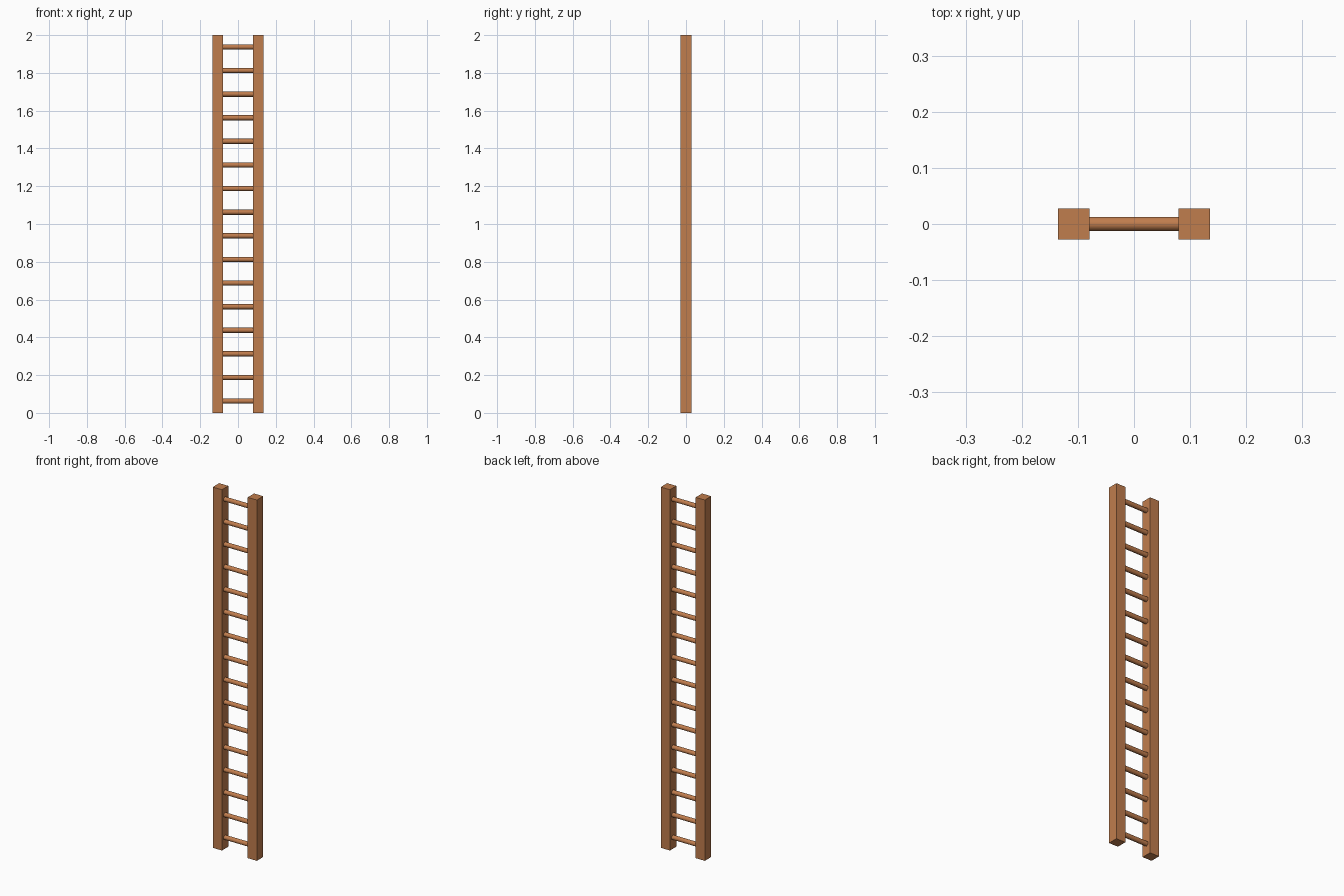
import bpy
import math

if "Cube" in bpy.data.objects:
    bpy.data.objects.remove(bpy.data.objects["Cube"])

wood = bpy.data.materials.new("wood")
wood.diffuse_color = (0.53, 0.205, 0.075, 1)
wood.use_nodes = True
wood.node_tree.nodes["Principled BSDF"].inputs["Base Color"].default_value = wood.diffuse_color

HEIGHT = 2.0
RAIL = 0.056          # square rail thickness
RAIL_X = 0.107        # rail centre offset
RUNGS = 16
STEP = HEIGHT / RUNGS


# Square side rails
for name, side in (("left_rail", -1), ("right_rail", 1)):
    bpy.ops.mesh.primitive_cube_add(size=1, location=(side * RAIL_X, 0, HEIGHT / 2))
    rail = bpy.context.object
    rail.name = name
    rail.scale = (RAIL, RAIL, HEIGHT)
    bpy.ops.object.transform_apply(location=False, rotation=False, scale=True)
    rail.data.materials.append(wood)

# Six-sided rungs between the rails, ridge upward
for i in range(RUNGS):
    bpy.ops.mesh.primitive_cylinder_add(
        vertices=6, radius=0.014, depth=2 * RAIL_X - RAIL + 0.004,
        location=(0, 0, STEP * (i + 0.5)), rotation=(0, math.pi / 2, 0))
    rung = bpy.context.object
    rung.name = f"rung_{i + 1}"
    # local x points to world -z, so turn ridges to lie up and down
    rung.data.materials.append(wood)
    bpy.ops.object.transform_apply(location=False, rotation=True, scale=False)
    zs = [v.co.z for v in rung.data.vertices]
    if max(zs) < 0.0135:
        rung.rotation_euler.x = math.pi / 6
    bpy.ops.object.shade_smooth_by_angle(angle=math.radians(65))
